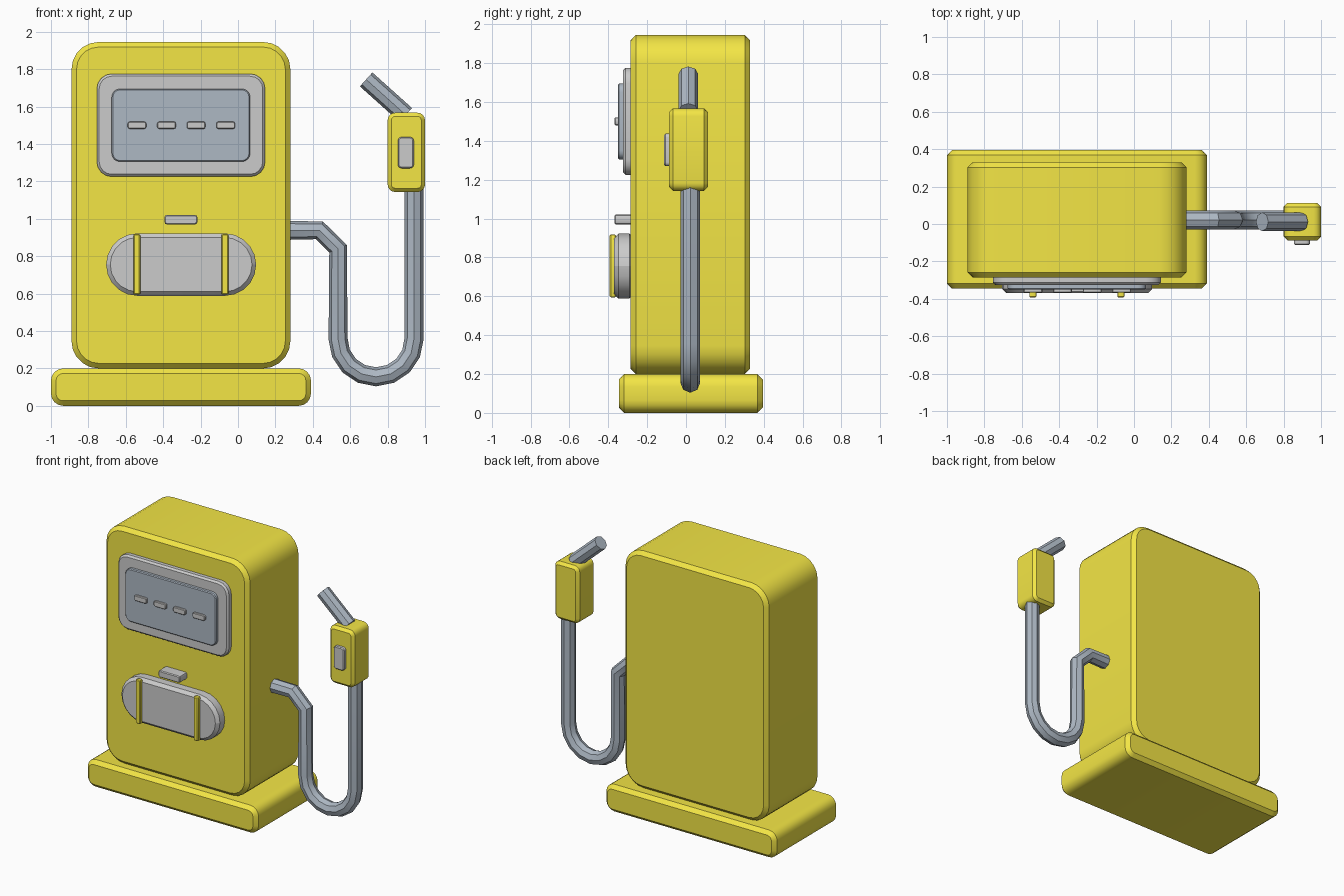
import bpy, bmesh, math

if "Cube" in bpy.data.objects:
    bpy.data.objects.remove(bpy.data.objects["Cube"])


def material(name, rgb):
    m = bpy.data.materials.new(name)
    m.diffuse_color = (*rgb, 1)
    m.use_nodes = True
    m.node_tree.nodes["Principled BSDF"].inputs["Base Color"].default_value = m.diffuse_color
    return m


YELLOW = material("yellow_paint", (0.90, 0.79, 0.06))
DARK = material("dark_slate", (0.42, 0.48, 0.55))


def finish(ob, mat):
    if mat:
        ob.data.materials.append(mat)
    bpy.ops.object.select_all(action='DESELECT')
    ob.select_set(True)
    bpy.context.view_layer.objects.active = ob
    bpy.ops.object.shade_smooth_by_angle(angle=math.radians(32))


def rounded_rect(x0, x1, z0, z1, r, seg):
    corners = [(x1 - r, z1 - r), (x0 + r, z1 - r), (x0 + r, z0 + r), (x1 - r, z0 + r)]
    return [(cx + r * math.cos(a), cz + r * math.sin(a))
            for q, (cx, cz) in enumerate(corners)
            for a in [(q + k / seg) * math.pi / 2 for k in range(seg + 1)]]


# rounded plate running along y, with a chamfered front and back rim
def plate(name, x, y, z, r, c, mat=None, seg=4):
    bm = bmesh.new()
    rings = []
    for yy, i in ((y[0], c), (y[0] + c, 0), (y[1] - c, 0), (y[1], c)):
        pts = rounded_rect(x[0] + i, x[1] - i, z[0] + i, z[1] - i, max(r - i, 0.002), seg)
        rings.append([bm.verts.new((px, yy, pz)) for px, pz in pts])
    n = len(rings[0])
    for a, b in zip(rings, rings[1:]):
        for k in range(n):
            bm.faces.new((a[k], a[(k + 1) % n], b[(k + 1) % n], b[k]))
    bm.faces.new(rings[0])
    bm.faces.new(rings[-1])
    bmesh.ops.recalc_face_normals(bm, faces=bm.faces)
    me = bpy.data.meshes.new(name)
    bm.to_mesh(me)
    bm.free()
    ob = bpy.data.objects.new(name, me)
    bpy.context.collection.objects.link(ob)
    finish(ob, mat)


# eight-sided pipe along a path in the xz plane
def pipe(name, path, y, radius, mat):
    cu = bpy.data.curves.new(name, 'CURVE')
    cu.dimensions = '3D'
    cu.bevel_depth = radius
    cu.bevel_resolution = 2
    cu.use_fill_caps = True
    sp = cu.splines.new('POLY')
    sp.points.add(len(path) - 1)
    for p, (px, pz) in zip(sp.points, path):
        p.co = (px, y, pz, 1)
    tmp = bpy.data.objects.new(name + "_path", cu)
    bpy.context.collection.objects.link(tmp)
    bpy.context.view_layer.update()
    me = bpy.data.meshes.new_from_object(tmp.evaluated_get(bpy.context.evaluated_depsgraph_get()))
    bpy.data.objects.remove(tmp)
    ob = bpy.data.objects.new(name, me)
    bpy.context.collection.objects.link(ob)
    finish(ob, mat)


# cabinet and plinth
plate("base", (-1.0, 0.39), (-0.345, 0.395), (0, 0.2), 0.065, 0.027, YELLOW)
plate("cabinet", (-0.89, 0.28), (-0.285, 0.33), (0.2, 1.945), 0.145, 0.027, YELLOW, 5)

# display
plate("display_frame", (-0.755, 0.145), (-0.325, -0.27), (1.225, 1.775), 0.08, 0.013)
plate("display_screen", (-0.675, 0.065), (-0.35, -0.31), (1.305, 1.695), 0.045, 0.006, DARK)
for i in range(4):
    cx = -0.54 + i * 0.158
    plate(f"display_dash_{i + 1}", (cx - 0.05, cx + 0.05), (-0.367, -0.34),
          (1.48, 1.52), 0.012, 0.004, None, 2)

# handle tab and pill-shaped panel with two straps
plate("handle_tab", (-0.393, -0.217), (-0.368, -0.27), (0.97, 1.02), 0.012, 0.006, None, 2)
plate("pill_panel", (-0.705, 0.097), (-0.37, -0.27), (0.588, 0.922), 0.167, 0.022, None, 5)
for side, cx in (("left", -0.541), ("right", -0.07)):
    plate(f"{side}_strap", (cx - 0.019, cx + 0.019), (-0.393, -0.36), (0.595, 0.918),
          0.008, 0.006, YELLOW, 2)

# hose: out of the cabinet, down, round the loop and up to the nozzle
loop = [(0.738 - 0.203 * math.cos(a), 0.358 - 0.203 * math.sin(a))
        for a in [math.pi * k / 8 for k in range(9)]]
pipe("hose", [(0.25, 0.938), (0.435, 0.938), (0.535, 0.84)] + loop + [(0.941, 1.18)],
     0.022, 0.051, DARK)

# nozzle
plate("nozzle_grip", (0.80, 1.0), (-0.087, 0.112), (1.143, 1.567), 0.04, 0.02, YELLOW)
plate("nozzle_trigger", (0.855, 0.94), (-0.112, -0.08), (1.27, 1.437), 0.02, 0.006)
pipe("nozzle_spout", [(0.685, 1.745), (0.897, 1.555)], 0.012, 0.05, DARK)
